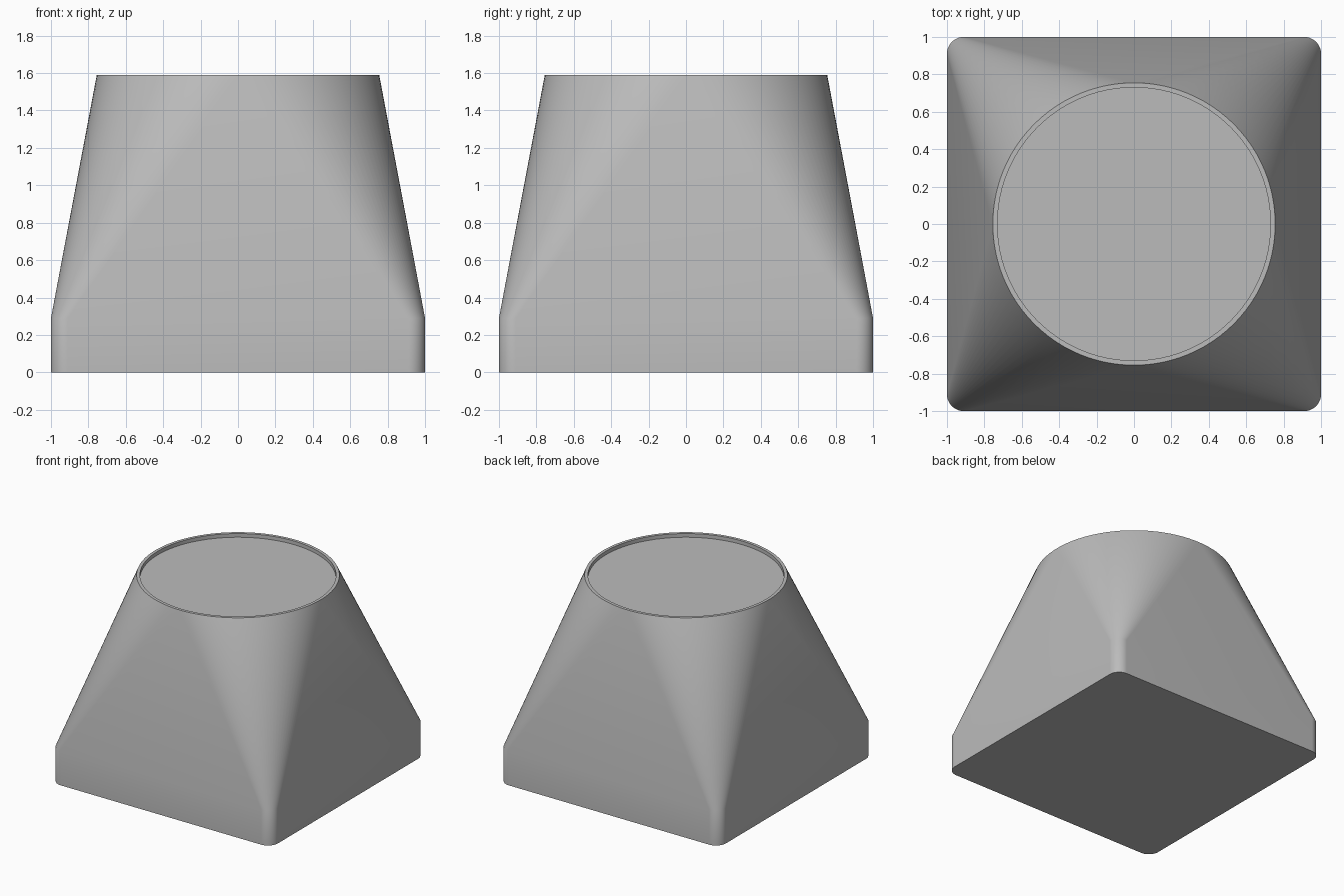
import bpy, bmesh, math

old = bpy.data.objects.get("Cube")
if old:
    bpy.data.objects.remove(old, do_unlink=True)

N = 24                     # segments per quarter turn
HALF, FILLET = 1.0, 0.09   # square base and its corner radius
BASE_Z, TOP_Z, FLOOR_Z = 0.29, 1.59, 1.56
R_OUT, R_IN = 0.755, 0.73

grey = bpy.data.materials.new("light_grey")
grey.use_nodes = True
colour = (0.50, 0.50, 0.50, 1)
grey.diffuse_color = colour
grey.node_tree.nodes["Principled BSDF"].inputs["Base Color"].default_value = colour

bm = bmesh.new()


def square_ring(z):
    """Rounded square, N + 1 points on each corner."""
    ring = []
    for q in range(4):
        mid = math.pi / 4 + q * math.pi / 2
        c = (HALF - FILLET) * math.sqrt(2)
        for i in range(N + 1):
            a = (q + i / N) * math.pi / 2
            ring.append(bm.verts.new((c * math.cos(mid) + FILLET * math.cos(a),
                                      c * math.sin(mid) + FILLET * math.sin(a), z)))
    return ring


def circle_ring(r, z):
    return [bm.verts.new((r * math.cos(i * math.pi / 2 / N),
                          r * math.sin(i * math.pi / 2 / N), z)) for i in range(4 * N)]


def bridge(low, high):
    n = len(low)
    for i in range(n):
        j = (i + 1) % n
        bm.faces.new((low[i], low[j], high[j], high[i]))


# Square foot with closed underside
foot, shoulder = square_ring(0), square_ring(BASE_Z)
bm.faces.new(foot[::-1])
bridge(foot, shoulder)

# Transition: conical corners and one flat triangle on each side
rim = circle_ring(R_OUT, TOP_Z)
for q in range(4):
    s = q * (N + 1)
    for i in range(N):
        a, b = rim[q * N + i], rim[(q * N + i + 1) % (4 * N)]
        bm.faces.new((shoulder[s + i], shoulder[s + i + 1], b, a))
    bm.faces.new((shoulder[s + N], shoulder[(s + N + 1) % len(shoulder)],
                  rim[(q + 1) * N % (4 * N)]))

# Thin rim and shallow recessed top
inner, floor = circle_ring(R_IN, TOP_Z), circle_ring(R_IN, FLOOR_Z)
bridge(rim, inner)
bridge(inner, floor)
bm.faces.new(floor)

bmesh.ops.recalc_face_normals(bm, faces=bm.faces[:])
mesh = bpy.data.meshes.new("square_to_round_body")
bm.to_mesh(mesh)
bm.free()
mesh.materials.append(grey)
body = bpy.data.objects.new("square_to_round_body", mesh)
bpy.context.collection.objects.link(body)

bpy.ops.object.select_all(action='DESELECT')
body.select_set(True)
bpy.context.view_layer.objects.active = body
bpy.ops.object.shade_smooth_by_angle(angle=math.radians(30))
